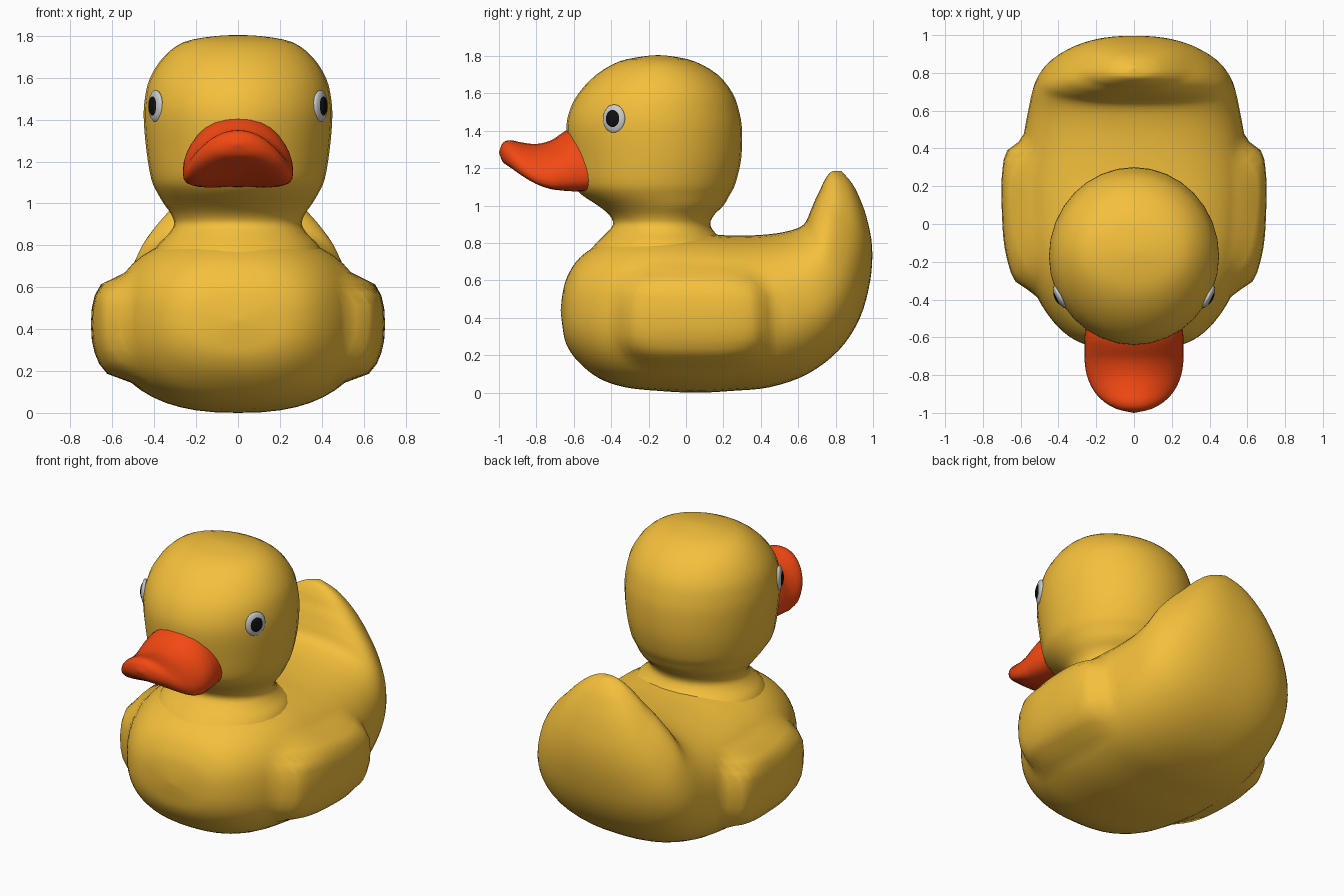
import bpy, bmesh, math
from mathutils import Vector

def material(name, rgb):
    m = bpy.data.materials.new(name)
    m.diffuse_color = (*rgb, 1)
    return m

yellow = material("yellow", (0.91, 0.53, 0.045))
orange = material("orange", (0.9, 0.065, 0.006))
white = material("white", (0.6, 0.6, 0.6))
black = material("black", (0.005, 0.005, 0.005))

def spline(rows, steps):
    # Catmull-Rom through rows of numbers
    p = [rows[0]] + rows + [rows[-1]]
    out = []
    for i in range(1, len(p) - 2):
        for s in range(steps):
            t = s / steps
            out.append([0.5 * (2*b + (c - a)*t + (2*a - 5*b + 4*c - d)*t*t + (3*b - a - 3*c + d)*t**3)
                        for a, b, c, d in zip(*p[i-1:i+3])])
    return out + [rows[-1]]

def loft(name, rows, mat, power=2.0, shape=None, steps=3, n=32):
    # each row: one end (y, z), other end (y, z), half width of a superellipse section
    bm = bmesh.new()
    rings = []
    for yb, zb, yt, zt, w in spline(rows, steps):
        ring = []
        for k in range(n):
            a = 2 * math.pi * k / n
            c, s = math.cos(a), math.sin(a)
            u = math.copysign(abs(c) ** (2 / power), c)
            v = math.copysign(abs(s) ** (2 / power), s)
            p = Vector((w * v, (yb + yt)/2 + (yt - yb)/2 * u, (zb + zt)/2 + (zt - zb)/2 * u))
            ring.append(bm.verts.new(shape(p) if shape else p))
        rings.append(ring)
    for r, q in zip(rings, rings[1:]):
        for k in range(n):
            bm.faces.new((r[k], r[(k+1) % n], q[(k+1) % n], q[k]))
    bmesh.ops.remove_doubles(bm, verts=bm.verts, dist=1e-4)
    bmesh.ops.holes_fill(bm, edges=bm.edges, sides=0)
    bmesh.ops.recalc_face_normals(bm, faces=bm.faces)
    me = bpy.data.meshes.new(name)
    bm.to_mesh(me)
    bm.free()
    me.materials.append(mat)
    me.shade_smooth()
    ob = bpy.data.objects.new(name, me)
    bpy.context.collection.objects.link(ob)
    return ob

# Body sweeping from chest to upturned tail, with raised wing pads on the flanks
def wing_pad(p):
    d = (abs(p.y - 0.04) / 0.42) ** 4 + (abs(p.z - 0.40) / 0.26) ** 4
    if d < 1 and abs(p.x) > 0.25:
        t = min(1, 1.5 * (1 - d))
        p.x += math.copysign(0.085 * t * t * (3 - 2*t), p.x)
    return p

loft("body", [
    (-0.67, 0.44, -0.67, 0.44, 0), (-0.66, 0.35, -0.66, 0.53, 0.14),
    (-0.64, 0.26, -0.635, 0.62, 0.26), (-0.58, 0.17, -0.57, 0.72, 0.37),
    (-0.47, 0.08, -0.45, 0.80, 0.47), (-0.33, 0.03, -0.28, 0.85, 0.55),
    (-0.15, 0.01, -0.10, 0.86, 0.60), (0.05, 0.0, 0.10, 0.85, 0.615),
    (0.25, 0.01, 0.25, 0.84, 0.615), (0.45, 0.03, 0.42, 0.845, 0.59),
    (0.65, 0.10, 0.55, 0.865, 0.56), (0.82, 0.23, 0.63, 0.90, 0.53),
    (0.93, 0.40, 0.665, 0.97, 0.48), (0.985, 0.60, 0.69, 1.03, 0.40),
    (0.995, 0.78, 0.715, 1.08, 0.31), (0.965, 0.94, 0.735, 1.125, 0.23),
    (0.92, 1.06, 0.76, 1.165, 0.15), (0.88, 1.13, 0.785, 1.185, 0.08),
    (0.83, 1.185, 0.83, 1.185, 0)], yellow, 2.4, wing_pad, 4, 48)

# Head and neck: horizontal rings (height, front y, back y, half width)
head = [(0.72, -0.55, 0.28, 0.42), (0.80, -0.48, 0.22, 0.385), (0.85, -0.43, 0.16, 0.335),
        (0.90, -0.39, 0.13, 0.305), (0.95, -0.41, 0.15, 0.32), (1.00, -0.47, 0.20, 0.355),
        (1.06, -0.56, 0.235, 0.39), (1.12, -0.605, 0.265, 0.415), (1.25, -0.625, 0.295, 0.437),
        (1.40, -0.64, 0.30, 0.45), (1.50, -0.625, 0.285, 0.445), (1.60, -0.575, 0.25, 0.42),
        (1.70, -0.48, 0.17, 0.355), (1.77, -0.36, 0.05, 0.26), (1.798, -0.23, -0.07, 0.12),
        (1.805, -0.15, -0.15, 0)]
loft("head", [(f, z, b, z, w) for z, f, b, w in head], yellow)

# Bill: upright sections (y, bottom, top, half width) drooping towards the sides
def droop(p):
    p.z -= 1.25 * p.x ** 2
    return p

bill = [(-0.50, 1.08, 1.42, 0.25), (-0.60, 1.08, 1.42, 0.262), (-0.66, 1.087, 1.39, 0.263),
        (-0.72, 1.10, 1.35, 0.262), (-0.80, 1.13, 1.33, 0.25), (-0.88, 1.17, 1.338, 0.215),
        (-0.94, 1.205, 1.35, 0.16), (-0.98, 1.235, 1.335, 0.09), (-1.0, 1.285, 1.285, 0)]
loft("bill", [(y, b, y, t, w) for y, b, t, w in bill], orange, 2.2, droop)

# Eyes: flattened balls set into the head, pupil over white
for side, label in ((1, "left"), (-1, "right")):
    normal = Vector((0.89 * side, -0.45, 0.08)).normalized()
    for part, mat, size, lift in (("eye", white, (0.022, 0.066, 0.076), 0.0),
                                  ("pupil", black, (0.02, 0.046, 0.052), 0.008)):
        centre = Vector((0.393 * side, -0.385, 1.465)) + normal * lift
        bpy.ops.mesh.primitive_uv_sphere_add(segments=20, ring_count=12, radius=1, location=centre)
        ob = bpy.context.object
        ob.name = f"{label}_{part}"
        ob.scale = size
        ob.rotation_euler = (0, 0, math.atan2(normal.y, normal.x))
        ob.data.materials.append(mat)
        bpy.ops.object.shade_smooth()
